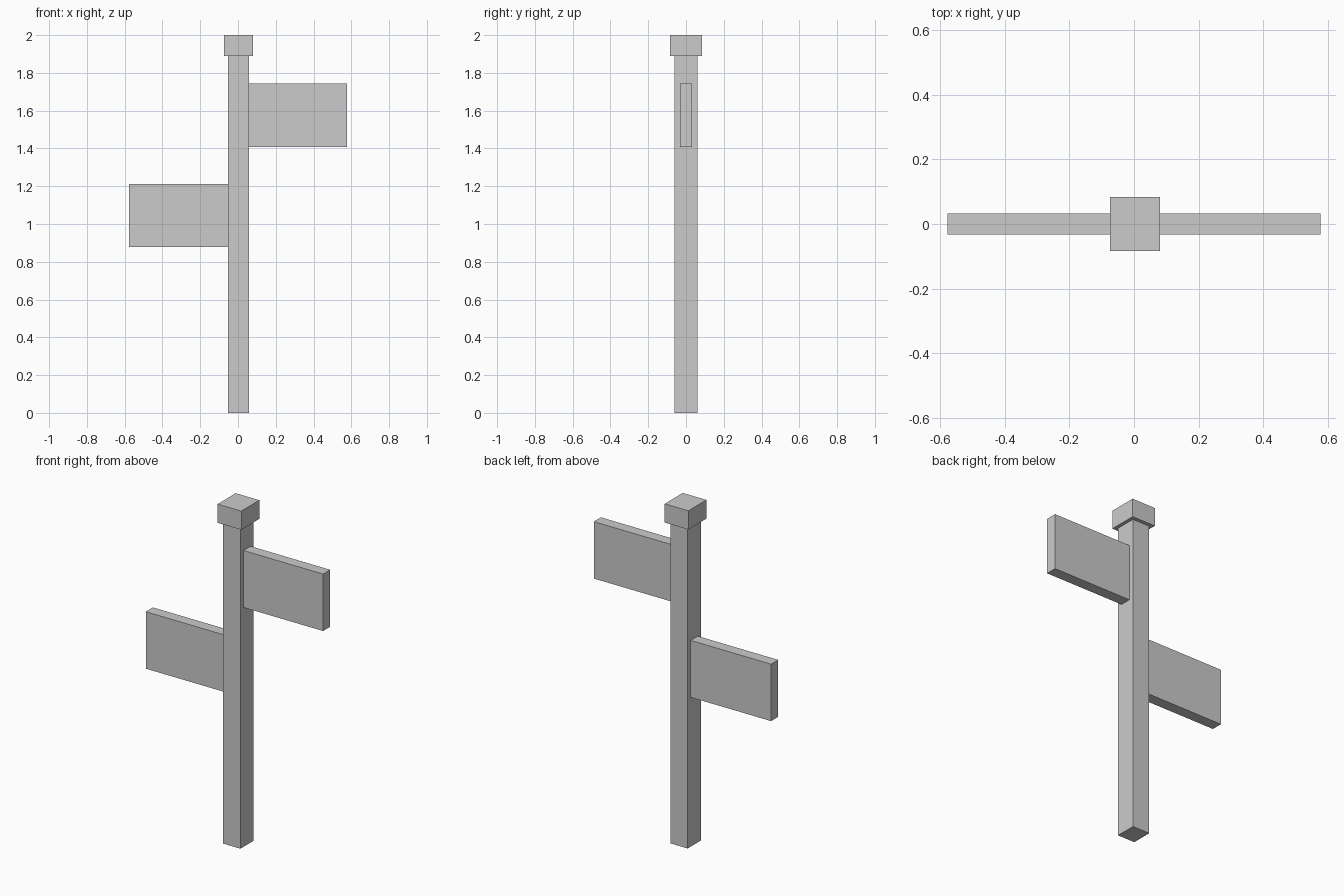
import bpy

if "Cube" in bpy.data.objects:
    bpy.data.objects.remove(bpy.data.objects["Cube"])


def box(name, x, y, z):
    """Axis-aligned box from (min, max) ranges."""
    bpy.ops.mesh.primitive_cube_add(
        size=1, location=[(a + b) / 2 for a, b in (x, y, z)])
    ob = bpy.context.object
    ob.name = name
    ob.scale = [b - a for a, b in (x, y, z)]
    bpy.ops.object.transform_apply(location=False, rotation=False, scale=True)
    return ob


POST_LEFT, POST_RIGHT = -0.054, 0.059
BOARD_Y = (-0.033, 0.033)

# Upright and its square cap
box("post", (POST_LEFT, POST_RIGHT), (-0.062, 0.062), (0, 1.89))
box("post_cap", (-0.074, 0.08), (-0.084, 0.084), (1.89, 2.0))

# Two boards butted against opposite sides of the post
box("upper_sign_board", (POST_RIGHT, 0.577), BOARD_Y, (1.408, 1.743))
box("lower_sign_board", (-0.577, POST_LEFT), BOARD_Y, (0.878, 1.213))
